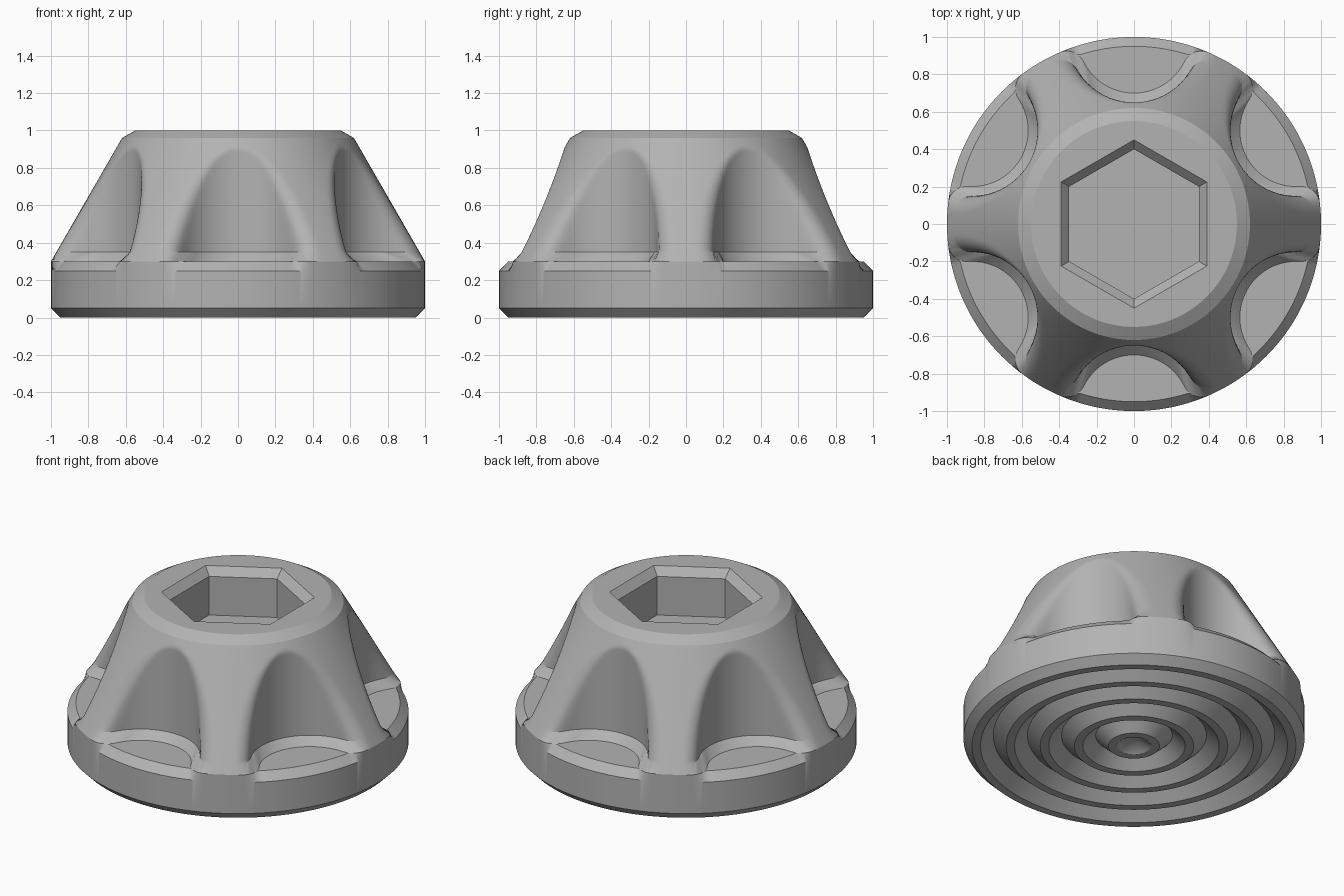
import bpy
import bmesh
from math import cos, sin, pi, sqrt, acos, atan2, radians

cube = bpy.data.objects.get("Cube")
if cube:
    bpy.data.objects.remove(cube, do_unlink=True)

COLUMNS = 432
LOBES = 6
FILLET = 0.1

grey = bpy.data.materials.new("plain grey")
grey.use_nodes = True
grey.diffuse_color = (0.45, 0.45, 0.45, 1)
grey.node_tree.nodes["Principled BSDF"].inputs["Base Color"].default_value = (0.45, 0.45, 0.45, 1)


def scalloped(R, a, d):
    """Radius at angle d from a scallop axis: disc R, round bite a, filleted corners."""
    if R <= 1 - a:
        return R
    c = R - FILLET
    D = acos(max(-1, min(1, (c * c + 1 - (a + FILLET) ** 2) / (2 * c))))
    if d >= D:
        return R
    # point where the bite meets its corner fillet
    t = a / (a + FILLET)
    tangent = atan2(c * sin(D) * t, 1 + (c * cos(D) - 1) * t)
    if d <= tangent:
        return cos(d) - sqrt(max(0, a * a - sin(d) ** 2))
    return c * cos(d - D) + sqrt(max(0, FILLET ** 2 - (c * sin(d - D)) ** 2))


def cone(z):
    return 1 - 0.38 * (z - 0.3) / 0.66


def ledge_rim(d):
    # chamfered lip of the pocket floor, blending out to the full rim
    blend = max(0, min(1, (d - radians(17.5)) / radians(8)))
    return max(0.95 + 0.05 * blend, scalloped(1, 0.3, d))


def hexagon(corner):
    # d is measured from the hexagon corners, which line up with the scallops
    return lambda d: corner * cos(pi / 6) / cos(pi / 6 - d)


def circle(r):
    return lambda d: r


def bite(z, a):
    return lambda d: scalloped(cone(z), a, d)


# Underside: concentric V grooves between narrow flat ridges
rows = []
for i in range(5):
    r = 0.1 + 0.2 * i
    rows += [(circle(r), 0), (circle(r + 0.05), 0)]
    if i < 4:
        rows.append((circle(r + 0.125), 0.07))

# Rim, pocket floor and pocket chamfer
rows += [(circle(1), 0.05), (circle(1), 0.25), (ledge_rim, 0.3),
         (bite(0.3, 0.3), 0.3), (bite(0.35, 0.35), 0.35)]

# Scalloped cone
STEPS = 40
for i in range(1, STEPS + 1):
    z = 0.35 + 0.61 * i / STEPS
    rows.append((bite(z, 0.35), z))

# Top chamfer and hexagonal socket
rows += [(circle(0.55), 1), (hexagon(0.45), 1), (hexagon(0.4), 0.95), (hexagon(0.4), 0.7)]

bm = bmesh.new()
loops = []
for radius, z in rows:
    loop = []
    for k in range(COLUMNS):
        angle = 2 * pi * k / COLUMNS
        sector = 2 * pi / LOBES
        d = abs(angle % sector - sector / 2)
        r = radius(d)
        loop.append(bm.verts.new((r * cos(angle), r * sin(angle), z)))
    loops.append(loop)

for low, high in zip(loops, loops[1:]):
    for k in range(COLUMNS):
        n = (k + 1) % COLUMNS
        bm.faces.new((low[k], low[n], high[n], high[k]))

# Centre dimple below and socket floor above
dimple = bm.verts.new((0, 0, 0.07))
for k in range(COLUMNS):
    bm.faces.new((dimple, loops[0][(k + 1) % COLUMNS], loops[0][k]))
bm.faces.new(loops[-1])

bmesh.ops.remove_doubles(bm, verts=bm.verts, dist=0.00005)
bmesh.ops.recalc_face_normals(bm, faces=bm.faces)
mesh = bpy.data.meshes.new("scalloped_knob")
bm.to_mesh(mesh)
bm.free()
mesh.materials.append(grey)
knob = bpy.data.objects.new("scalloped_knob", mesh)
bpy.context.collection.objects.link(knob)

bpy.ops.object.select_all(action='DESELECT')
knob.select_set(True)
bpy.context.view_layer.objects.active = knob
bpy.ops.object.shade_smooth_by_angle(angle=radians(27))
